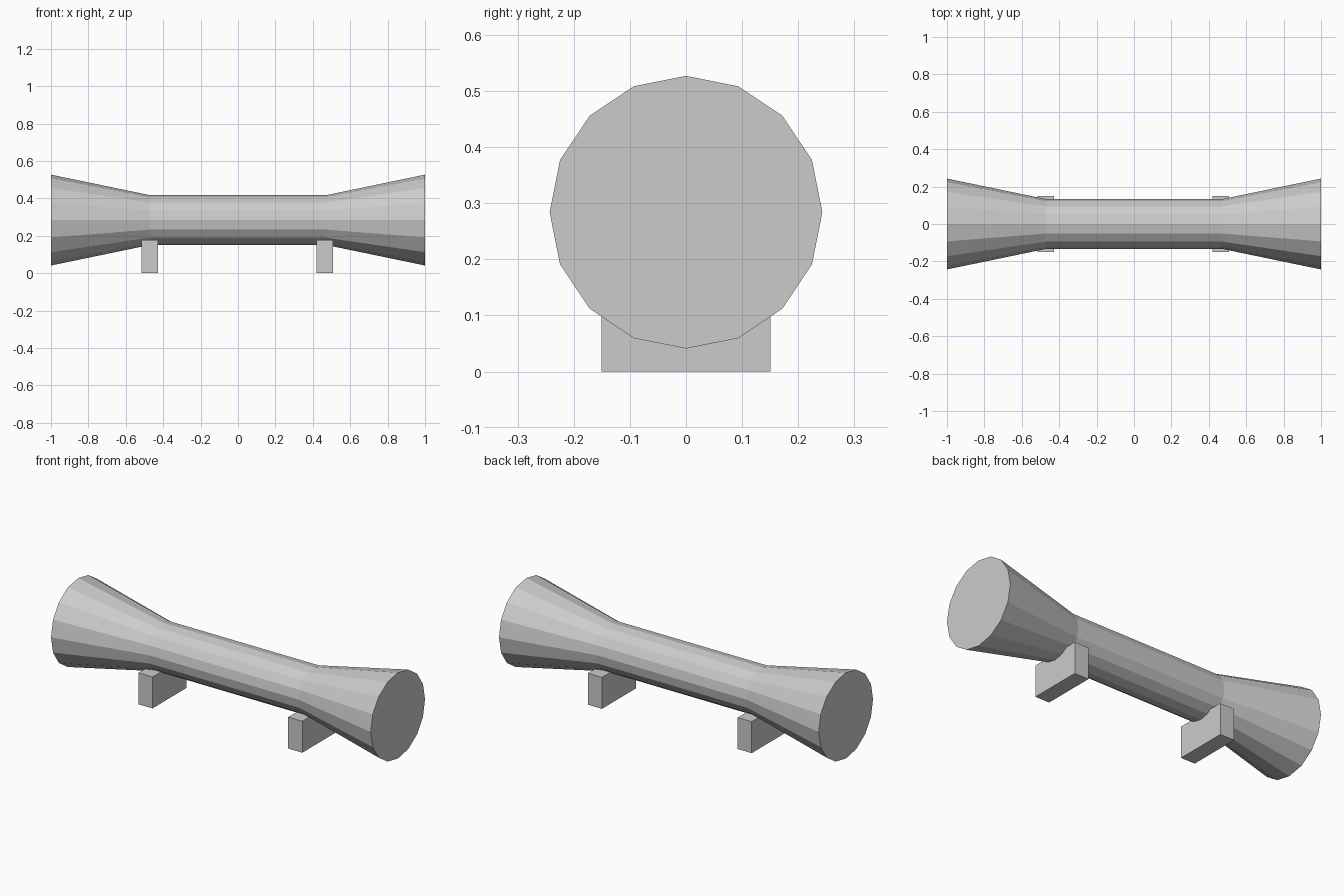
import bpy, bmesh, math

if "Cube" in bpy.data.objects:
    bpy.data.objects.remove(bpy.data.objects["Cube"])

AXIS_Z, SIDES = 0.284, 16


def make_object(name, bm):
    bmesh.ops.recalc_face_normals(bm, faces=bm.faces)
    mesh = bpy.data.meshes.new(name)
    bm.to_mesh(mesh)
    bm.free()
    obj = bpy.data.objects.new(name, mesh)
    bpy.context.collection.objects.link(obj)
    return obj


# Flared tube: 16-sided rings along x, (x, radius)
bm = bmesh.new()
rings = []
for x, r in [(-1, 0.243), (-0.47, 0.133), (0.47, 0.133), (1, 0.243)]:
    angles = [2 * math.pi * i / SIDES for i in range(SIDES)]
    rings.append([bm.verts.new((x, r * math.cos(a), AXIS_Z + r * math.sin(a)))
                  for a in angles])
for a, b in zip(rings, rings[1:]):
    for i in range(SIDES):
        j = (i + 1) % SIDES
        bm.faces.new((a[i], a[j], b[j], b[i]))
bm.faces.new(rings[0])
bm.faces.new(rings[-1])
make_object("flared_tube", bm)

# Support blocks under both necks
for name, x in (("left_support", -0.473), ("right_support", 0.464)):
    bm = bmesh.new()
    bmesh.ops.create_cube(bm, size=1)
    bmesh.ops.scale(bm, vec=(0.088, 0.302, 0.178), verts=bm.verts)
    bmesh.ops.translate(bm, vec=(x, 0, 0.089), verts=bm.verts)
    make_object(name, bm)
